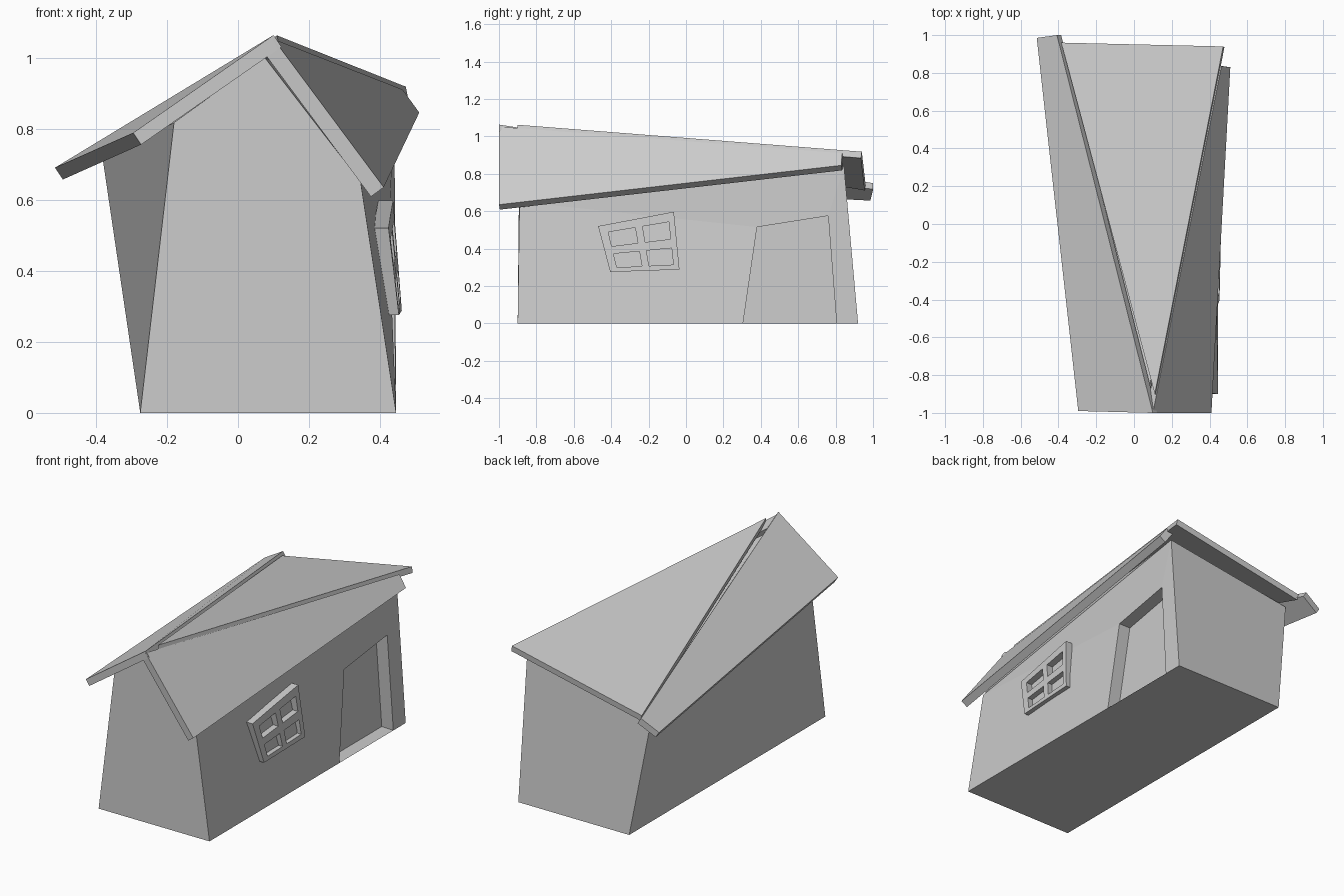
import bpy
import bmesh
from mathutils import Vector

if "Cube" in bpy.data.objects:
    bpy.data.objects.remove(bpy.data.objects["Cube"])


def finish(name, bm):
    bmesh.ops.remove_doubles(bm, verts=bm.verts, dist=0.0005)
    bmesh.ops.recalc_face_normals(bm, faces=bm.faces)
    mesh = bpy.data.meshes.new(name)
    bm.to_mesh(mesh)
    bm.free()
    obj = bpy.data.objects.new(name, mesh)
    bpy.context.collection.objects.link(obj)
    return obj


def face(bm, pts):
    return bm.faces.new([bm.verts.new(p) for p in pts])


def slab(name, top, thick):
    """Closed board hanging below its top outline."""
    bm = bmesh.new()
    f = face(bm, top)
    f.normal_update()
    n = f.normal if f.normal.z > 0 else -f.normal
    low = [Vector(p) - n * thick for p in top]
    face(bm, low)
    for i in range(len(top)):
        j = (i + 1) % len(top)
        face(bm, [top[i], top[j], low[j], low[i]])
    return finish(name, bm)


def wall_x(y, z):
    """Leaning right wall: x at a given y and z."""
    t = (y + 0.9) / 1.78
    return 0.445 - (0.1 - 0.095 * t) * z / (0.64 + 0.19 * t)


# House body with recessed doorway
x0, x1, y0, y1 = -0.275, 0.445, -0.9, 0.92
fl, fr, br, bl = (x0, y0, 0), (x1, y0, 0), (x1, y1, 0), (x0, y1, 0)
tfl, tfr = (-0.18, -0.89, 0.817), (0.345, -0.89, 0.65)
tbl, tbr = (-0.38, 0.855, 0.71), (0.44, 0.845, 0.84)
peak = (0.075, -0.89, 1.0)
door = [(wall_x(y, z), y, z) for y, z in
        ((0.305, 0), (0.38, 0.515), (0.76, 0.575), (0.805, 0))]
inner = [(x - 0.075, y, max(z, 0.003)) for x, y, z in door]
bm = bmesh.new()
face(bm, [fl, fr, tfr, peak, tfl])
face(bm, [bl, br, tbr, tbl])
face(bm, [fl, tfl, tbl, bl])
face(bm, [fr, door[0], door[1], tfr])
face(bm, [door[1], door[2], tbr, tfr])
face(bm, [door[2], door[3], br, tbr])
for tri in ([tfl, peak, tbl], [peak, tbr, tbl], [peak, tfr, tbr]):
    face(bm, tri)
for i in range(4):
    j = (i + 1) % 4
    face(bm, [door[i], door[j], inner[j], inner[i]])
face(bm, inner)
face(bm, [fl, fr, door[0], door[3], br, bl])
finish("house_body", bm)

# Three roof boards
slab("roof_left", [(0.1, -1, 1.063), (-0.295, -0.99, 0.788),
                   (-0.515, 0.985, 0.69), (-0.408, 1.0, 0.75)], 0.04)
slab("roof_right", [(0.1, -1, 1.052), (0.41, -1, 0.635),
                    (0.51, 0.83, 0.845), (0.463, 0.835, 0.91)], 0.045)
slab("roof_back", [(0.11, -0.9, 1.062), (0.472, 0.94, 0.918),
                   (-0.385, 0.96, 0.745)], 0.035)

# Crooked window frame: a skewed grid with four openings
corners = [Vector(c) for c in ((-0.405, 0.275), (-0.035, 0.288),
                               (-0.065, 0.597), (-0.47, 0.52))]
us = (0, 0.11, 0.47, 0.57, 0.92, 1)
vs = (0, 0.09, 0.38, 0.54, 0.84, 1)


def frame_point(u, v, out):
    p = corners[0].lerp(corners[1], u).lerp(corners[3].lerp(corners[2], u), v)
    return Vector((wall_x(p.x, p.y) + out, p.x, p.y))


bm = bmesh.new()
for i in range(5):
    for j in range(5):
        if i % 2 and j % 2:
            continue
        cell = [(us[i], vs[j]), (us[i + 1], vs[j]),
                (us[i + 1], vs[j + 1]), (us[i], vs[j + 1])]
        face(bm, [frame_point(u, v, 0.037) for u, v in cell])
bmesh.ops.remove_doubles(bm, verts=bm.verts, dist=0.0005)
ext = bmesh.ops.extrude_face_region(bm, geom=bm.faces[:], use_keep_orig=True)
for v in ext["geom"]:
    if isinstance(v, bmesh.types.BMVert):
        v.co.x -= 0.042
finish("window_frame", bm)
